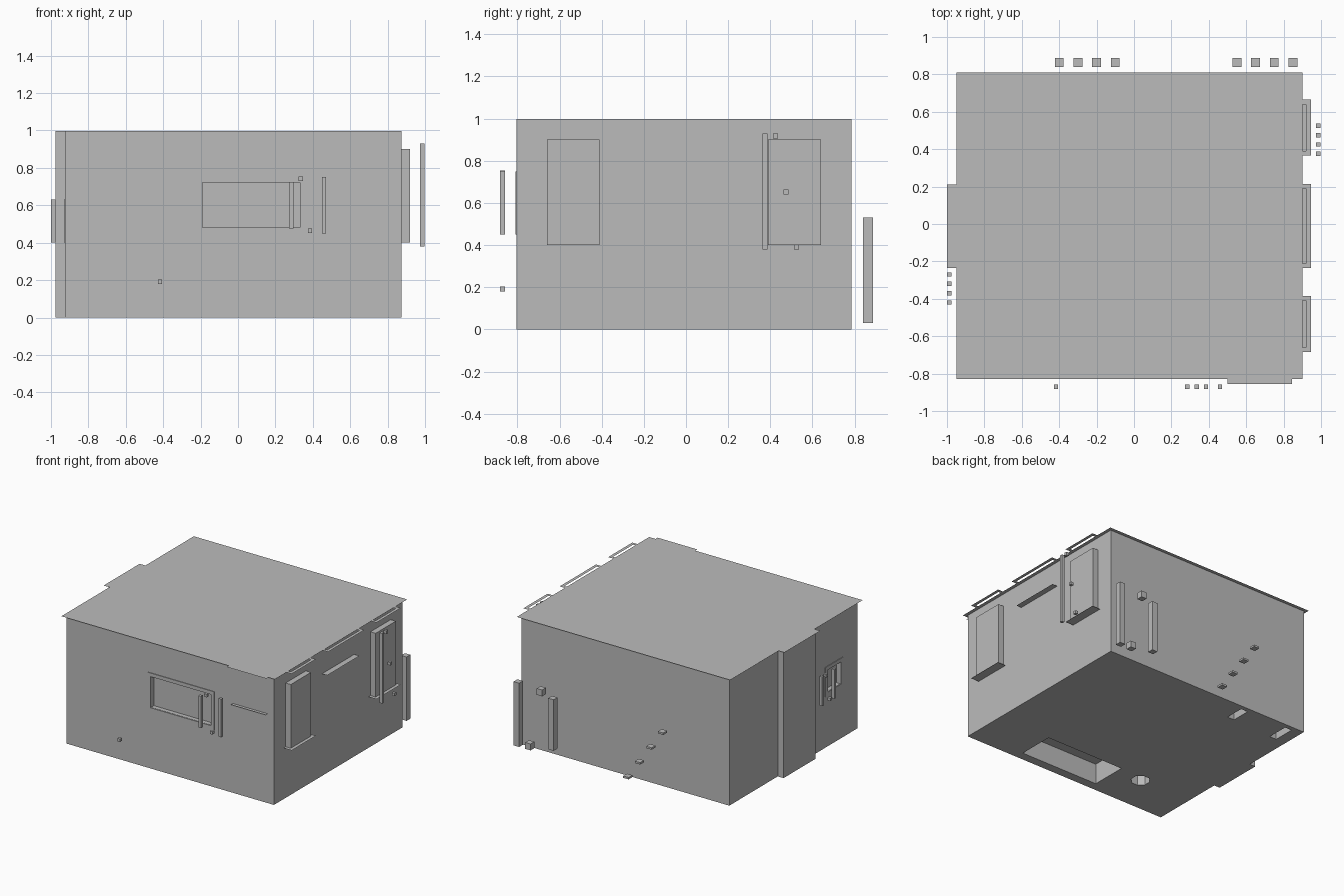
import bpy, bmesh, math

cube = bpy.data.objects.get("Cube")
if cube:
    bpy.data.objects.remove(cube)

grey = bpy.data.materials.new("plain grey")
grey.use_nodes = True
colour = (0.5, 0.5, 0.5, 1)
grey.diffuse_color = colour
grey.node_tree.nodes["Principled BSDF"].inputs["Base Color"].default_value = colour


def finish(name, bm):
    bmesh.ops.recalc_face_normals(bm, faces=bm.faces)
    mesh = bpy.data.meshes.new(name)
    bm.to_mesh(mesh)
    bm.free()
    mesh.materials.append(grey)
    ob = bpy.data.objects.new(name, mesh)
    bpy.context.scene.collection.objects.link(ob)
    return ob


def box(name, x, y, z):
    """Box from (low, high) spans on each axis."""
    bm = bmesh.new()
    bmesh.ops.create_cube(bm, size=1)
    for v in bm.verts:
        v.co = [(s[0] + s[1]) / 2 + c * (s[1] - s[0]) for s, c in zip((x, y, z), v.co)]
    return finish(name, bm)


def sheet(name, outline, z, height=0):
    """Flat outline, raised into a prism when a height is given."""
    bm = bmesh.new()
    face = bm.faces.new([bm.verts.new((x, y, z)) for x, y in outline])
    if height:
        top = bmesh.ops.extrude_face_region(bm, geom=[face])["geom"]
        for v in top:
            if isinstance(v, bmesh.types.BMVert):
                v.co.z += height
    else:
        face.normal_update()
        if face.normal.z < 0:
            face.normal_flip()
    return finish(name, bm)


def rect(x, y):
    return [(x[0], y[0]), (x[1], y[0]), (x[1], y[1]), (x[0], y[1])]


def cut(target, cutter):
    mod = target.modifiers.new("cut " + cutter.name, "BOOLEAN")
    mod.operation, mod.object, mod.solver = "DIFFERENCE", cutter, "EXACT"
    cutter.hide_render = True
    cutter.hide_viewport = True


def footprint(o):
    """Wall outline with the left bump, offset outwards by o."""
    return [(-0.925 - o, -0.805 - o), (0.875 + o, -0.805 - o), (0.875 + o, 0.785 + o),
            (-0.925 - o, 0.785 + o), (-0.925 - o, 0.185 + o), (-0.975 - o, 0.185 + o),
            (-0.975 - o, -0.21 - o), (-0.925 - o, -0.21 - o)]


# Main block
body = sheet("room_block", footprint(0), 0, 0.998)

# Recesses in the underside
for i, (x, y, depth) in enumerate([((-0.26, 0.42), (-0.735, -0.45), 0.16),
                                   ((-0.43, -0.37), (0.6, 0.75), 0.06),
                                   ((-0.84, -0.78), (0.58, 0.75), 0.06)]):
    cut(body, box(f"floor_recess_cutter_{i}", x, y, (-0.1, depth)))
ring = [(-0.475 + 0.07 * math.cos(a), -0.495 + 0.07 * math.sin(a))
        for a in (math.pi * (k + 0.5) / 4 for k in range(8))]
cut(body, sheet("round_recess_cutter", ring, -0.1, 0.2))

# Recessed windows in the front and left walls
cut(body, box("front_window_cutter", (-0.19, 0.335), (-0.9, -0.77), (0.48, 0.725)))
cut(body, box("left_window_cutter", (-1.1, -0.89), (-0.59, -0.43), (0.43, 0.6)))


def frame(name, axis, wall, span, z, w):
    """Thin four-piece surround standing on a wall."""
    a, b = span
    depth = sorted((wall, wall - 0.005))
    for part, s, h in (("left", (a, a + w), z), ("right", (b - w, b), z),
                       ("bottom", (a + w, b - w), (z[0], z[0] + w)),
                       ("top", (a + w, b - w), (z[1] - w, z[1]))):
        spans = (s, depth, h) if axis == "x" else (depth, s, h)
        box(f"{name}_{part}", *spans)


frame("front_window_frame", "x", -0.805, (-0.22, 0.36), (0.45, 0.75), 0.028)
frame("left_window_frame", "y", -0.925, (-0.62, -0.4), (0.4, 0.63), 0.028)

# Roof sheet, with overhanging rims around the openings
sheet("roof", footprint(0.025), 1)
bays = {"front": (-0.66, -0.41), "middle": (-0.21, 0.19), "back": (0.39, 0.64)}
for name, (a, b) in bays.items():
    sheet(f"{name}_roof_rim", rect((0.92, 0.945), (a - 0.025, b + 0.025)), 1)
    for end, span in (("near", (a - 0.025, a)), ("far", (b, b + 0.025))):
        sheet(f"{name}_roof_rim_{end}", rect((0.9, 0.92), span), 1)
sheet("front_wall_roof_rim", rect((0.5, 0.845), (-0.855, -0.83)), 1)

# Side bays with sills, and the loose shelves
for name in ("front", "back"):
    a, b = bays[name]
    box(f"{name}_bay", (0.87, 0.92), (a, b), (0.401, 0.9))
    sheet(f"{name}_bay_sill", rect((0.875, 0.945), (a - 0.025, b + 0.025)), 0.4)
sheet("side_shelf", rect((0.875, 0.92), bays["middle"]), 0.8)
sheet("front_shelf", rect((0.52, 0.82), (-0.83, -0.805)), 0.7)


def marks(name, axis, out, size, items):
    """Row of floating square bars: (position along wall, bottom, top)."""
    d = (out - size / 2, out + size / 2)
    for i, (p, low, high) in enumerate(items):
        s = (p - size / 2, p + size / 2)
        box(f"{name}_{i}", *((s, d) if axis == "x" else (d, s)), (low, high))


# Floating bars and small cubes off each wall
marks("front_marker", "x", -0.87, 0.023,
      [(-0.417, 0.18, 0.203), (0.285, 0.475, 0.725), (0.335, 0.73, 0.753),
       (0.385, 0.452, 0.475), (0.46, 0.45, 0.75)])
marks("right_marker", "y", 0.985, 0.023,
      [(0.375, 0.38, 0.93), (0.425, 0.905, 0.93), (0.475, 0.64, 0.663), (0.525, 0.38, 0.403)])
marks("left_marker", "y", -0.988, 0.023,
      [(-0.27, 0.4, 0.63), (-0.32, 0.605, 0.628), (-0.37, 0.402, 0.425), (-0.42, 0.4, 0.63)])
marks("back_marker", "x", 0.863, 0.047,
      [(0.85, 0.03, 0.53), (0.75, 0.03, 0.08), (0.65, 0.48, 0.53), (0.55, 0.08, 0.48)])
marks("back_step", "x", 0.863, 0.047,
      [(-0.1 - 0.1 * k, 0.03 + 0.143 * k, 0.045 + 0.143 * k) for k in range(4)])
